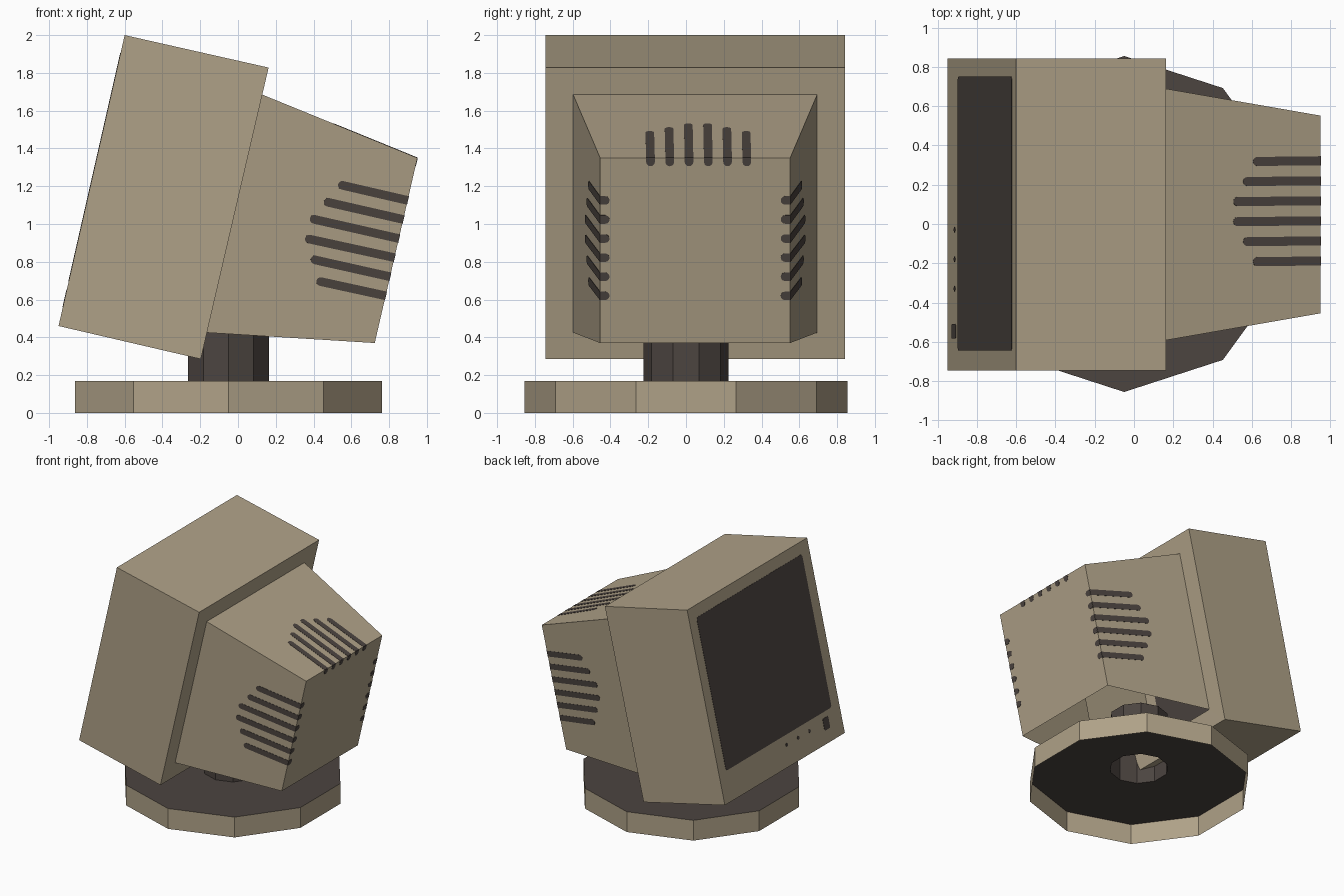
import bpy, bmesh, math
from mathutils import Vector as V

if "Cube" in bpy.data.objects:
    bpy.data.objects.remove(bpy.data.objects["Cube"])


def material(name, rgb):
    m = bpy.data.materials.new(name)
    m.diffuse_color = (*rgb, 1)
    m.use_nodes = True
    m.node_tree.nodes["Principled BSDF"].inputs["Base Color"].default_value = m.diffuse_color
    return m


TAN = material("beige plastic", (0.43, 0.358, 0.245))
DARK = material("dark grey", (0.072, 0.058, 0.051))


def make(name, bm, *mats):
    bmesh.ops.remove_doubles(bm, verts=bm.verts, dist=1e-5)
    bmesh.ops.recalc_face_normals(bm, faces=bm.faces)
    me = bpy.data.meshes.new(name)
    bm.to_mesh(me)
    bm.free()
    ob = bpy.data.objects.new(name, me)
    bpy.context.collection.objects.link(ob)
    for m in mats:
        me.materials.append(m)
    return ob


def loft(bm, a, b, cap_a=True, cap_b=True, skip=None, mat=0):
    """Skin two matching point loops; skip leaves one side open."""
    va = [bm.verts.new(p) for p in a]
    vb = [bm.verts.new(p) for p in b]
    n = len(va)
    for i in range(n):
        j = (i + 1) % n
        if i != skip:
            bm.faces.new((va[i], va[j], vb[j], vb[i])).material_index = mat
    if cap_a:
        bm.faces.new(va)
    if cap_b:
        bm.faces.new(vb)


def plate(bm, loop, normal, lift=0.002):
    """Thin painted plate resting on a surface."""
    loft(bm, [p - normal * 0.001 for p in loop], [p + normal * lift for p in loop])


# Ten-sided stand: base shell open underneath, and hollow neck
def ring(r, z):
    return [V((-0.05 + r * math.cos(math.radians(90 + 36 * i)),
               r * math.sin(math.radians(90 + 36 * i)), z)) for i in range(10)]


R, RN, H = 0.855, 0.225, 0.17
bm = bmesh.new()
loft(bm, ring(R, 0), ring(R, H), False, False)
loft(bm, ring(R, H), ring(RN, H), False, False, mat=1)
make("swivel_base", bm, TAN, DARK)

bm = bmesh.new()
loft(bm, ring(RN, H), ring(RN, 0.62), False, False)
make("neck", bm, DARK)

# Hollow housing: tilted front box, step, and tapered rear open underneath
Y0, Y1, YC = -0.745, 0.842, 0.0485
profile = [(-0.60, 2.0), (0.162, 1.828), (-0.197, 0.285), (-0.95, 0.46)]


def quad(top, bottom, half):
    return [V((x, YC + s * half, z)) for (x, z), s in
            ((top, -1), (top, 1), (bottom, 1), (bottom, -1))]


step = quad(profile[1], profile[2], (Y1 - Y0) / 2)
root = quad((0.1285, 1.685), (-0.1645, 0.425), 0.646)
rear = quad((0.95, 1.35), (0.724, 0.37), 0.503)
bm = bmesh.new()
loft(bm, [V((x, Y0, z)) for x, z in profile],
     [V((x, Y1, z)) for x, z in profile], skip=1)
loft(bm, step, root, False, False)
loft(bm, root, rear, False, True, skip=2)
make("monitor_housing", bm, TAN)

# Screen and controls on the tilted front
B, T = V((-0.95, 0, 0.46)), V((-0.60, 0, 2.0))
UP = (T - B).normalized()
FRONT = V((-UP.z, 0, UP.x))


def panel(bm, y0, y1, f0, f1, chamfer):
    h = (T - B).length
    v0, v1, c = f0 * h, f1 * h, chamfer
    pts = [(y0 + c, v0), (y1 - c, v0), (y1, v0 + c), (y1, v1 - c),
           (y1 - c, v1), (y0 + c, v1), (y0, v1 - c), (y0, v0 + c)]
    plate(bm, [B + UP * v + V((0, y, 0)) for y, v in pts], FRONT)


bm = bmesh.new()
panel(bm, -0.645, 0.75, 0.155, 0.94, 0.015)
make("screen", bm, DARK)
bm = bmesh.new()
panel(bm, -0.583, -0.51, 0.065, 0.125, 0.008)
for y in (-0.33, -0.18, -0.03):
    panel(bm, y - 0.014, y + 0.014, 0.098, 0.115, 0.008)
make("controls", bm, DARK)


# Cooling slots wrapping from the sides and top onto the back
def slot(bm, start, end, normal, w=0.023):
    """Strip with a round start and a square end."""
    d = (end - start).normalized()
    s = normal.cross(d).normalized() * w
    c = start + d * w
    loop = [c + s * math.cos(a) - d * w * math.sin(a)
            for a in (math.pi * i / 6 for i in range(7))]
    plate(bm, loop + [end - s, end + s], normal)


def plane_normal(a, b, c, outward):
    n = (b - a).cross(c - a).normalized()
    return n if n.dot(outward) > 0 else -n


def on_plane(p, origin, n, axis):
    """Slide p along a world axis until it lies on the plane."""
    p = p.copy()
    p[axis] += (origin - p).dot(n) / n[axis]
    return p


BACK = plane_normal(rear[0], rear[1], rear[2], V((1, 0, 0)))
SIDE = plane_normal(root[0], rear[0], rear[3], V((0, -1, 0)))
TOP = plane_normal(root[0], root[1], rear[0], V((0, 0, 1)))

starts = [(0.53, 1.21), (0.455, 1.12), (0.38, 1.03),
          (0.355, 0.925), (0.385, 0.815), (0.415, 0.70)]
bm = bmesh.new()
for i, (x, z) in enumerate(starts):
    edge = rear[0].lerp(rear[3], (1.35 - (1.125 - 0.101 * i)) / 0.98)
    a = on_plane(V((x, 0, z)), rear[0], SIDE, 1)
    slot(bm, a, edge, SIDE)
    slot(bm, edge + V((0, 0.05, 0)), edge, BACK)
# mirrored copy for the other side
geo = bmesh.ops.duplicate(bm, geom=bm.verts[:] + bm.edges[:] + bm.faces[:])["geom"]
for v in geo:
    if isinstance(v, bmesh.types.BMVert):
        v.co.y = 2 * YC - v.co.y
make("side_vents", bm, DARK)

bm = bmesh.new()
down = (rear[3] - rear[0]).normalized()
for i, x in enumerate((0.605, 0.555, 0.505, 0.505, 0.555, 0.605)):
    y = -0.188 + 0.102 * i
    edge = V((rear[0].x, y, rear[0].z))
    slot(bm, on_plane(V((x, y - 0.004, 0)), rear[0], TOP, 2), edge, TOP)
    slot(bm, edge + down * 0.045, edge, BACK)
make("top_vents", bm, DARK)
